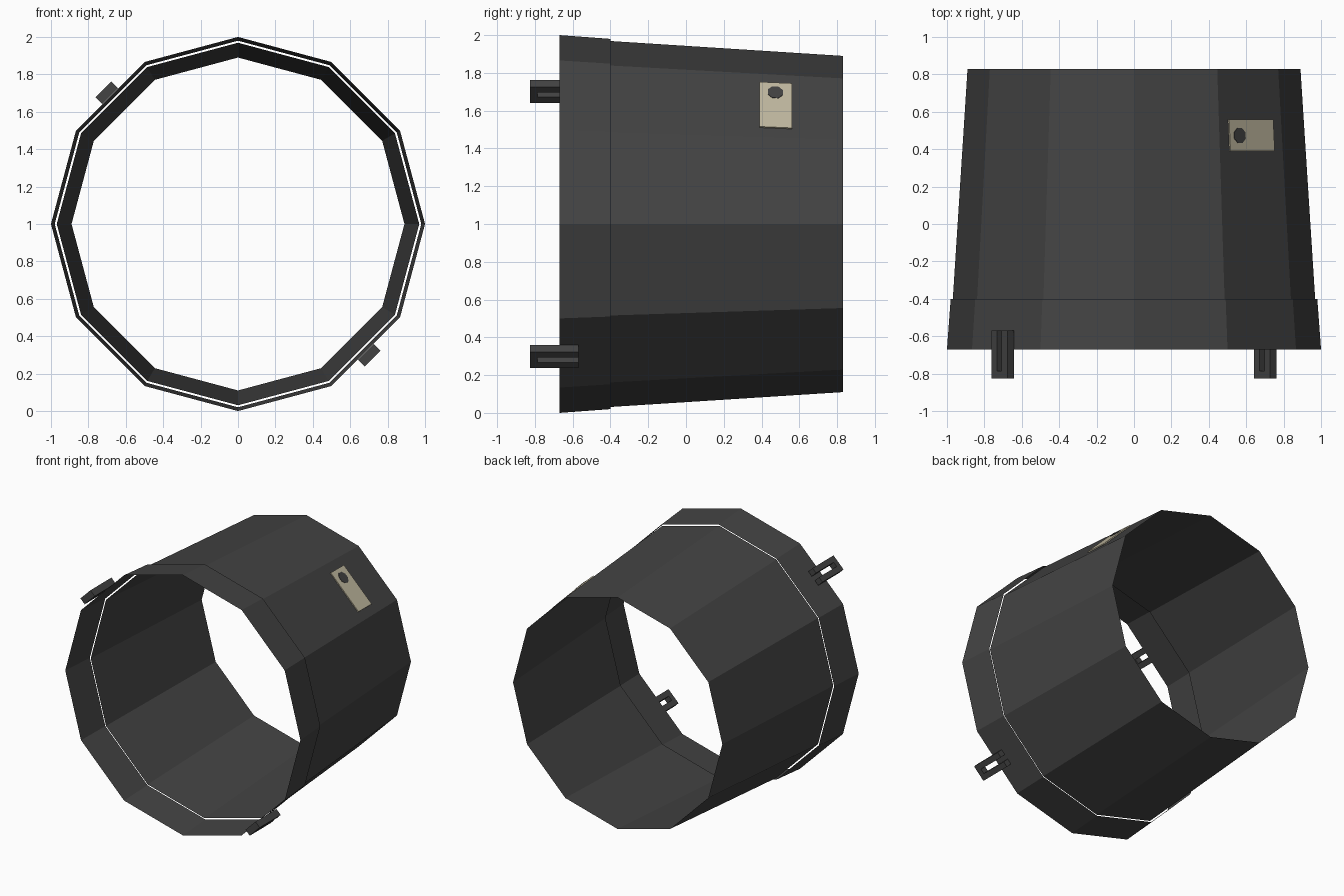
import bpy, bmesh, math
from mathutils import Vector

if "Cube" in bpy.data.objects:
    bpy.data.objects.remove(bpy.data.objects["Cube"])


def material(name, rgb):
    m = bpy.data.materials.new(name)
    m.diffuse_color = (*rgb, 1)
    m.use_nodes = True
    m.node_tree.nodes["Principled BSDF"].inputs["Base Color"].default_value = m.diffuse_color
    return m


DARK = material("dark grey", (0.056, 0.056, 0.056))
TAN = material("pale tan", (0.54, 0.49, 0.355))
SIDES = 12


def finish(name, bm, mat, recalc=True):
    if recalc:
        bmesh.ops.recalc_face_normals(bm, faces=bm.faces)
    me = bpy.data.meshes.new(name)
    bm.to_mesh(me)
    bm.free()
    me.materials.append(mat)
    ob = bpy.data.objects.new(name, me)
    bpy.context.collection.objects.link(ob)
    return ob


def place(angle, r, t, y):
    """Point at radius r and tangent offset t around the tube axis."""
    c, s = math.cos(angle), math.sin(angle)
    return Vector((c * r - s * t, y, 1 + s * r + c * t))


def tube(name, y0, r0, y1, r1):
    """Open, thin tapered shell along y."""
    bm = bmesh.new()
    rings = [[bm.verts.new(place(2 * math.pi * i / SIDES, r, 0, y)) for i in range(SIDES)]
             for y, r in ((y0, r0), (y1, r1))]
    for i in range(SIDES):
        j = (i + 1) % SIDES
        bm.faces.new((rings[0][i], rings[1][i], rings[1][j], rings[0][j]))
    for f in bm.faces:
        mid = f.calc_center_median()
        if f.normal.length == 0:
            f.normal_update()
        if f.normal.dot(Vector((mid.x, 0, mid.z - 1))) < 0:
            f.normal_flip()
    return finish(name, bm, DARK, recalc=False)


def slab(name, outline, angle, inner, outer, mat):
    """Solid from a (t, y) outline between two radius functions of y."""
    bm = bmesh.new()
    lo = [bm.verts.new(place(angle, inner(y), t, y)) for t, y in outline]
    hi = [bm.verts.new(place(angle, outer(y), t, y)) for t, y in outline]
    bm.faces.new(lo)
    bm.faces.new(hi)
    n = len(outline)
    for i in range(n):
        j = (i + 1) % n
        bm.faces.new((lo[i], lo[j], hi[j], hi[i]))
    return finish(name, bm, mat)


# Front collar and main sleeve, with a narrow gap where they overlap
tube("front_collar", -0.67, 1.0, -0.40, 0.98)
tube("main_sleeve", -0.405, 0.969, 0.83, 0.89)

# Two U-shaped clips on opposite sides of the collar
u_shape = [(-0.06, -0.825), (0.06, -0.825), (0.06, -0.57), (0.018, -0.57),
           (0.018, -0.785), (-0.018, -0.785), (-0.018, -0.57), (-0.06, -0.57)]
for name, deg in (("upper_clip", 135), ("lower_clip", -45)):
    slab(name, u_shape, math.radians(deg), lambda y: 0.967, lambda y: 1.018, DARK)


# Label plate lying on the sloped facet, with a dark spot
def facet(offset):
    k = math.cos(math.pi / SIDES)
    return lambda y: (0.969 - 0.079 * (y + 0.405) / 1.235) * k + offset


A = math.radians(45)
slab("label_plate", [(-0.167, 0.39), (0.167, 0.39), (0.167, 0.56), (-0.167, 0.56)],
     A, facet(0.002), facet(0.010), TAN)
spot = [(0.093 + 0.046 * math.cos(math.pi * (i + 0.5) / 4),
         0.473 + 0.043 * math.sin(math.pi * (i + 0.5) / 4)) for i in range(8)]
slab("label_spot", spot, A, facet(0.008), facet(0.013), DARK)
